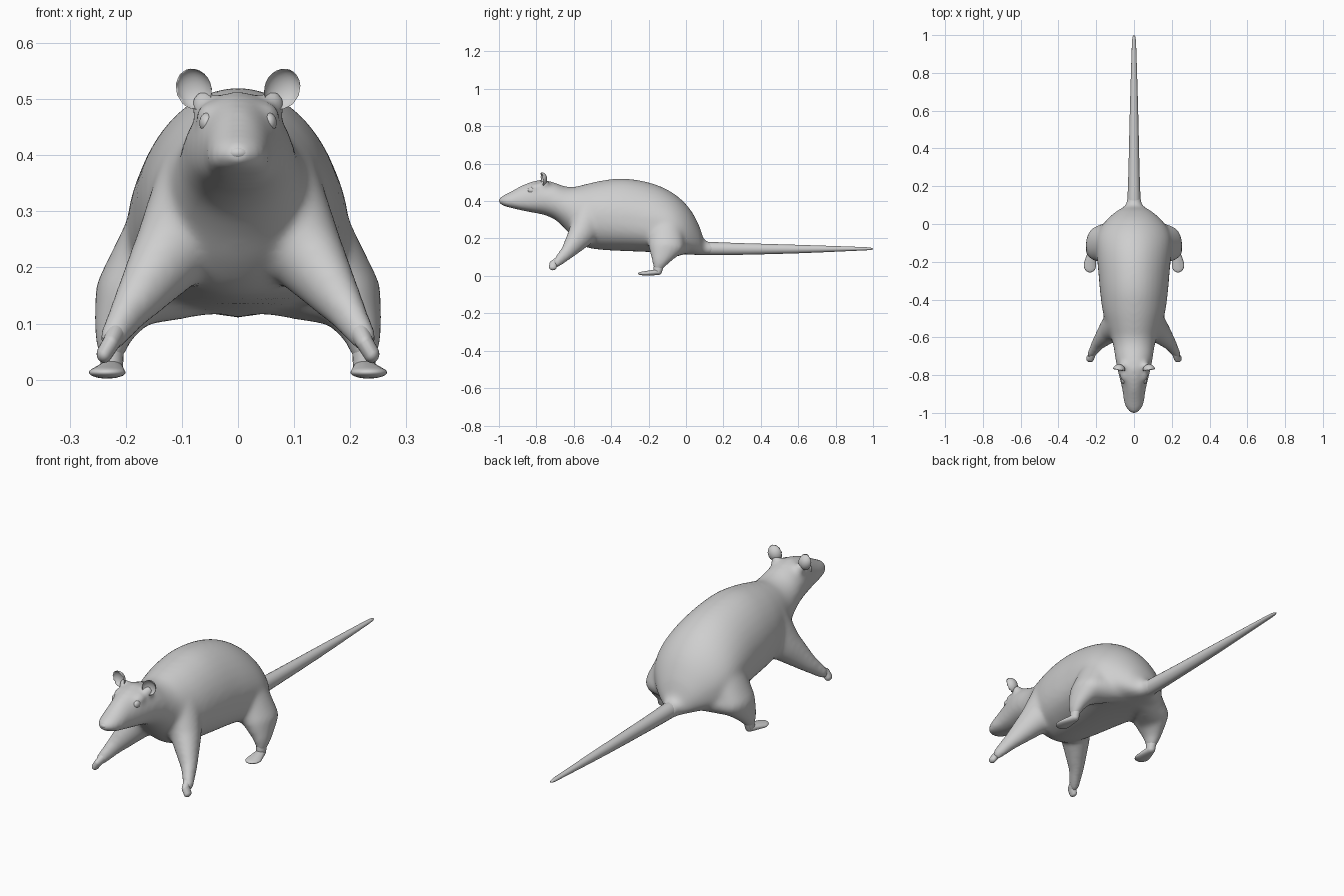
import bpy, bmesh, math
from mathutils import Matrix, Vector

if "Cube" in bpy.data.objects:
    bpy.data.objects.remove(bpy.data.objects["Cube"], do_unlink=True)

fur = bpy.data.materials.new("grey_fur")
fur.use_nodes = True
fur.diffuse_color = (0.62, 0.62, 0.62, 1)
fur.node_tree.nodes["Principled BSDF"].inputs["Base Color"].default_value = fur.diffuse_color


def finish(bm, name):
    """Turn a bmesh into a smooth object."""
    bmesh.ops.recalc_face_normals(bm, faces=bm.faces)
    for f in bm.faces:
        f.smooth = True
    me = bpy.data.meshes.new(name)
    bm.to_mesh(me)
    bm.free()
    me.materials.append(fur)
    ob = bpy.data.objects.new(name, me)
    bpy.context.collection.objects.link(ob)
    return ob


def refine(rows, steps=4):
    """Catmull-Rom curve through the section rows."""
    rows = [Vector(r) for r in rows]
    out = []
    for i in range(len(rows) - 1):
        b, c = rows[i], rows[i + 1]
        a, d = rows[max(i - 1, 0)], rows[min(i + 2, len(rows) - 1)]
        for t in (j / steps for j in range(steps)):
            out.append(b + (c - a) * t / 2 + (2 * a - 5 * b + 4 * c - d) * t**2 / 2
                       + (3 * b - a - 3 * c + d) * t**3 / 2)
    return out + [rows[-1]]


def loft(bm, sections, n=32):
    """Skin rings along y: (y, half width, top, bottom, pear bias)."""
    rings = []
    for y, w, top, bottom, k in refine(sections):
        mid, h = (top + bottom) / 2, (top - bottom) / 2
        ring = []
        for i in range(n):
            a = math.tau * i / n
            s = math.sin(a)
            x = w * math.cos(a) * (1 - k * s)
            if s < 0:  # flatter underside where the section is pear-shaped
                s = -abs(s) ** (1 - 2 * max(k, 0))
            ring.append(bm.verts.new((x, y, mid + h * s)))
        rings.append(ring)
    for a, b in zip(rings, rings[1:]):
        for i in range(n):
            j = (i + 1) % n
            bm.faces.new((a[i], a[j], b[j], b[i]))
    bm.faces.new(rings[0])
    bm.faces.new(rings[-1][::-1])


def ball(bm, centre, size):
    m = Matrix.Translation(centre) @ Matrix.Diagonal((*size, 1))
    return bmesh.ops.create_icosphere(bm, subdivisions=3, radius=1, matrix=m)["verts"]


def limb(bm, side, joints):
    """Chain of hulls between ellipsoids: (x, y, z, rx, ry, rz)."""
    for a, b in zip(joints, joints[1:]):
        part = bmesh.new()
        for x, y, z, *size in (a, b):
            ball(part, (side * x, y, z), size)
        out = bmesh.ops.convex_hull(part, input=part.verts)
        junk = {g for g in out["geom_interior"] + out["geom_unused"]
                if isinstance(g, bmesh.types.BMVert)}
        bmesh.ops.delete(part, geom=list(junk), context='VERTS')
        tmp = bpy.data.meshes.new("hull")
        part.to_mesh(tmp)
        part.free()
        bm.from_mesh(tmp)
        bpy.data.meshes.remove(tmp)


# Head and trunk, from muzzle to rump
bm = bmesh.new()
loft(bm, [
    (-1.0, 0.018, 0.417, 0.386, 0),
    (-0.975, 0.042, 0.432, 0.374, 0.1),
    (-0.94, 0.053, 0.450, 0.364, 0.15),
    (-0.88, 0.061, 0.483, 0.350, 0.15),
    (-0.82, 0.075, 0.506, 0.338, 0.12),
    (-0.76, 0.090, 0.514, 0.326, 0.08),
    (-0.70, 0.101, 0.498, 0.300, 0.04),
    (-0.65, 0.109, 0.480, 0.255, 0),
    (-0.60, 0.122, 0.476, 0.200, 0),
    (-0.54, 0.145, 0.490, 0.155, 0.03),
    (-0.46, 0.166, 0.508, 0.140, 0.06),
    (-0.36, 0.179, 0.521, 0.134, 0.1),
    (-0.26, 0.187, 0.513, 0.130, 0.13),
    (-0.16, 0.195, 0.488, 0.126, 0.17),
    (-0.08, 0.195, 0.450, 0.121, 0.2),
    (-0.02, 0.175, 0.404, 0.116, 0.18),
    (0.03, 0.136, 0.345, 0.113, 0.13),
    (0.07, 0.090, 0.270, 0.111, 0.06),
    (0.10, 0.046, 0.192, 0.110, 0),
    (0.15, 0.036, 0.180, 0.111, 0),
])

for side in (1, -1):
    # Front leg
    limb(bm, side, [
        (0.070, -0.51, 0.32, 0.08, 0.10, 0.13),
        (0.125, -0.56, 0.225, 0.062, 0.068, 0.08),
        (0.190, -0.632, 0.13, 0.035, 0.037, 0.044),
        (0.226, -0.69, 0.072, 0.023, 0.024, 0.028)])
    # Haunch, flaring down from the rump into the hind leg
    limb(bm, side, [
        (0.055, -0.01, 0.175, 0.05, 0.05, 0.06),
        (0.192, -0.105, 0.155, 0.063, 0.095, 0.062),
        (0.110, -0.11, 0.27, 0.082, 0.10, 0.10)])
    limb(bm, side, [
        (0.192, -0.105, 0.155, 0.063, 0.095, 0.062),
        (0.221, -0.132, 0.09, 0.036, 0.052, 0.037),
        (0.226, -0.148, 0.045, 0.024, 0.027, 0.022)])
    # Brow swelling and ear root
    ball(bm, (side * 0.052, -0.80, 0.472), (0.024, 0.034, 0.024))
    ball(bm, (side * 0.062, -0.752, 0.492), (0.024, 0.020, 0.028))
body = finish(bm, "body")
remesh = body.modifiers.new("fuse", 'REMESH')
remesh.mode = 'VOXEL'
remesh.voxel_size = 0.009
remesh.use_smooth_shade = True
soften = body.modifiers.new("soften", 'SMOOTH')
soften.factor = 0.5
soften.iterations = 22

# Tail
bm = bmesh.new()
loft(bm, [
    (0.08, 0.034, 0.180, 0.113, 0),
    (0.14, 0.034, 0.181, 0.111, 0),
    (0.30, 0.029, 0.175, 0.113, 0),
    (0.60, 0.022, 0.166, 0.121, 0),
    (0.90, 0.013, 0.156, 0.134, 0),
    (0.98, 0.009, 0.152, 0.138, 0),
    (1.00, 0.003, 0.147, 0.142, 0),
], 20)
finish(bm, "tail")

# Nose tip
bm = bmesh.new()
ball(bm, (0, -0.980, 0.404), (0.022, 0.020, 0.014))
finish(bm, "nose")

for side, label in ((1, "left"), (-1, "right")):
    # Flat hind foot, rising into the ankle
    bm = bmesh.new()
    limb(bm, side, [
        (0.224, -0.143, 0.065, 0.021, 0.028, 0.02),
        (0.225, -0.152, 0.020, 0.020, 0.023, 0.016),
        (0.233, -0.217, 0.013, 0.033, 0.040, 0.011)])
    finish(bm, label + "_hind_foot")

    # Front paw, curled across the end of the forearm
    bm = bmesh.new()
    limb(bm, side, [
        (0.215, -0.675, 0.088, 0.018, 0.018, 0.022),
        (0.226, -0.708, 0.066, 0.015, 0.022, 0.017),
        (0.238, -0.712, 0.046, 0.014, 0.020, 0.016)])
    finish(bm, label + "_front_paw")

    # Eye
    bm = bmesh.new()
    ball(bm, (side * 0.055, -0.825, 0.458), (0.014, 0.021, 0.018))
    finish(bm, label + "_eye")

    # Cupped ear: the front half of a flattened ball is folded back
    bm = bmesh.new()
    for v in ball(bm, (0, 0, 0), (0.032, 0.030, 0.037)):
        if v.co.y < 0:
            v.co.y *= -0.75
    bm.transform(Matrix.Translation((side * 0.079, -0.772, 0.518))
                 @ Matrix.Rotation(side * 0.2, 4, 'Z')
                 @ Matrix.Rotation(side * 0.35, 4, 'Y')
                 @ Matrix.Rotation(0.1, 4, 'X'))
    finish(bm, label + "_ear")
